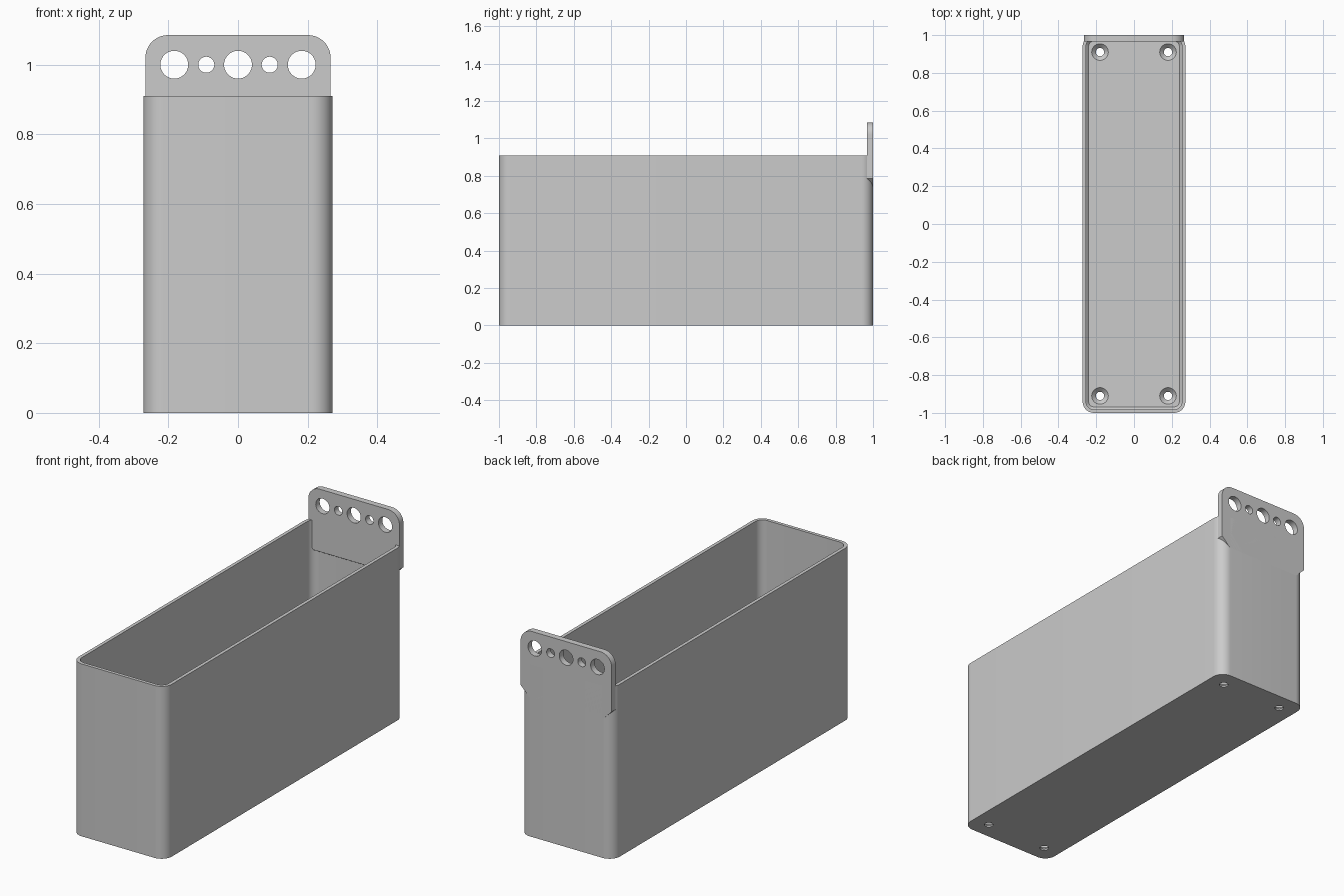
import bpy, bmesh, math
from mathutils import Matrix, Vector

cube = bpy.data.objects.get("Cube")
if cube:
    bpy.data.objects.remove(cube, do_unlink=True)

grey = bpy.data.materials.new("light grey plastic")
grey.use_nodes = True
colour = (0.6, 0.6, 0.6, 1)
grey.diffuse_color = colour
grey.node_tree.nodes["Principled BSDF"].inputs["Base Color"].default_value = colour


def arc(cx, cy, r, start, steps=12):
    """Quarter turn of points, counter-clockwise from the start angle."""
    angles = [math.radians(start + 90 * i / steps) for i in range(steps + 1)]
    return [(cx + r * math.cos(a), cy + r * math.sin(a)) for a in angles]


def rounded_rect(hx, hy, r):
    return (arc(hx - r, hy - r, r, 0) + arc(r - hx, hy - r, r, 90)
            + arc(r - hx, r - hy, r, 180) + arc(hx - r, r - hy, r, 270))


def loft(bm, rings):
    """Skin equal rings of points and cap both ends."""
    loops = [[bm.verts.new(p) for p in ring] for ring in rings]
    for a, b in zip(loops, loops[1:]):
        for i in range(len(a)):
            j = (i + 1) % len(a)
            bm.faces.new((a[i], a[j], b[j], b[i]))
    bm.faces.new(loops[0][::-1])
    bm.faces.new(loops[-1])


def lathe(bm, profile, matrix, sides=40):
    """Round solid from (radius, height) pairs."""
    turns = [math.tau * i / sides for i in range(sides)]
    loft(bm, [[matrix @ Vector((r * math.cos(a), r * math.sin(a), h))
               for a in turns] for r, h in profile])


def make_object(name, bm):
    bmesh.ops.recalc_face_normals(bm, faces=bm.faces[:])
    mesh = bpy.data.meshes.new(name)
    bm.to_mesh(mesh)
    bm.free()
    mesh.materials.append(grey)
    obj = bpy.data.objects.new(name, mesh)
    bpy.context.collection.objects.link(obj)
    return obj


def cut_and_smooth(obj, cutter):
    cutter.hide_render = True
    mod = obj.modifiers.new("holes", "BOOLEAN")
    mod.object, mod.operation, mod.solver = cutter, "DIFFERENCE", "EXACT"
    for other in bpy.context.selected_objects:
        other.select_set(False)
    obj.select_set(True)
    bpy.context.view_layer.objects.active = obj
    bpy.ops.object.modifier_apply(modifier=mod.name)
    bpy.data.objects.remove(cutter, do_unlink=True)
    bpy.ops.object.shade_smooth_by_angle(angle=math.radians(30))


# Open box: outer wall, rim, inner wall and floor with a bevelled edge
half_x, half_y, corner, height = 0.272, 1.0, 0.06, 0.91
wall, floor, bevel = 0.018, 0.03, 0.014
bm = bmesh.new()
sections = [(0, 0), (0, height), (wall, height),
            (wall, floor + bevel), (wall + bevel, floor)]
loft(bm, [[(x, y, z) for x, y in
           rounded_rect(half_x - inset, half_y - inset, corner - inset)]
          for inset, z in sections])
box = make_object("box", bm)

# Countersunk screw holes in the floor
bm = bmesh.new()
for x in (-0.18, 0.18):
    for y in (-0.91, 0.91):
        lathe(bm, [(0.022, -0.02), (0.022, 0.008), (0.044, floor), (0.044, 0.05)],
              Matrix.Translation((x, y, 0)))
cut_and_smooth(box, make_object("screw_hole_cutter", bm))

# Hanging plate on the back wall, with slanted lower corners
half_w, top, low, slant, radius = 0.266, 1.085, 0.735, 0.05, 0.065
front_y, back_y = 0.967, half_y
outline = ([(slant - half_w, low), (half_w - slant, low), (half_w, low + slant)]
           + arc(half_w - radius, top - radius, radius, 0)
           + arc(radius - half_w, top - radius, radius, 90)
           + [(-half_w, low + slant)])
bm = bmesh.new()
ring_front = [(x, front_y, z + (0.02 if z == low else 0)) for x, z in outline]
ring_front[0] = (slant - half_w - 0.02, front_y, low + 0.02)
ring_front[1] = (half_w - slant + 0.02, front_y, low + 0.02)
loft(bm, [ring_front, [(x, back_y, z) for x, z in outline]])
plate = make_object("hanging_plate", bm)

# Row of large and small holes through the plate
bm = bmesh.new()
for x, r in ((-0.183, 0.04), (-0.091, 0.023), (0, 0.04), (0.091, 0.023), (0.183, 0.04)):
    lathe(bm, [(r, -0.1), (r, 0.1)],
          Matrix.Translation((x, back_y, 1.0)) @ Matrix.Rotation(math.pi / 2, 4, "X"))
cut_and_smooth(plate, make_object("plate_hole_cutter", bm))
